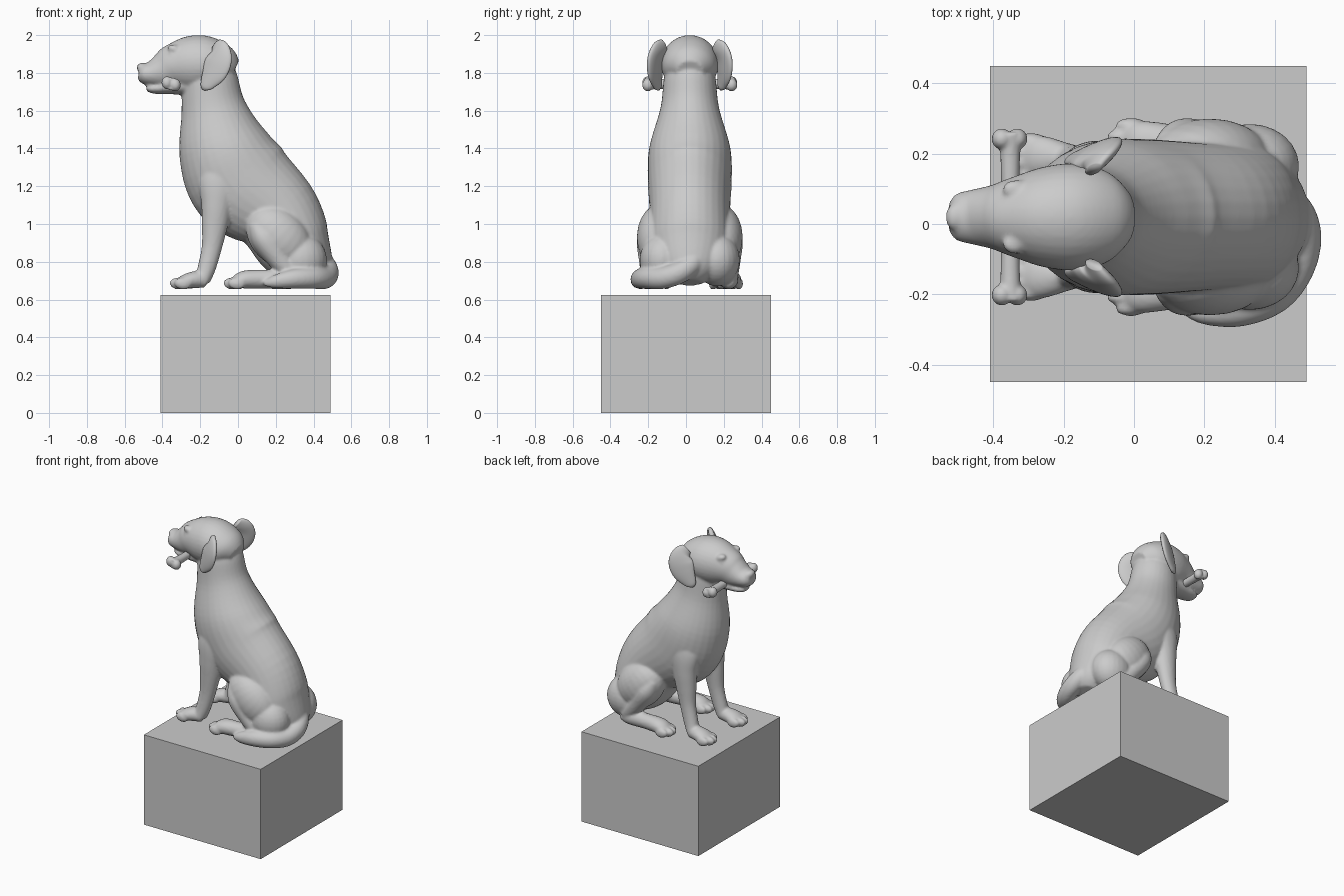
import bpy, bmesh, math
from mathutils import Vector, Matrix

CY = 0.02          # the dog's mid-plane sits slightly off centre


def spline(p, steps=6):
    """Catmull-Rom interpolation of stations (x, y, z, a, b)."""
    q = [p[0]] + p + [p[-1]]
    out = []
    for i in range(1, len(q) - 2):
        for k in range(steps):
            t = k / steps
            out.append([0.5 * (2 * b + (c - a) * t + (2 * a - 5 * b + 4 * c - d) * t * t
                               + (3 * b - a - 3 * c + d) * t ** 3)
                        for a, b, c, d in zip(q[i - 1], q[i], q[i + 1], q[i + 2])])
    return out + [list(p[-1])]


def loft(bm, stations, ref=(0, 1, 0), s=1, sides=32):
    """Elliptic tube: radius a along ref, b across it; s=-1 mirrors in y."""
    pts = spline([tuple(p) for p in stations])
    rings = []
    for i, p in enumerate(pts):
        c = Vector(p[:3])
        t = (Vector(pts[min(i + 1, len(pts) - 1)][:3]) - Vector(pts[max(i - 1, 0)][:3])).normalized()
        u = Vector(ref)
        u = (u - t * u.dot(t)).normalized()
        v = t.cross(u)
        a, b = max(p[3], 0.004), max(p[4], 0.004)
        ring = []
        for k in range(sides):
            w = 2 * math.pi * k / sides
            co = c + u * a * math.cos(w) + v * b * math.sin(w)
            ring.append(bm.verts.new((co.x, co.y * s + CY, co.z)))
        rings.append(ring)
    for r0, r1 in zip(rings, rings[1:]):
        for k in range(sides):
            j = (k + 1) % sides
            bm.faces.new((r0[k], r0[j], r1[j], r1[k]))
    bm.faces.new(rings[0][::-1])
    bm.faces.new(rings[-1])


def ball(bm, c, r, tilt=0, s=1):
    m = (Matrix.Translation((c[0], c[1] * s + CY, c[2])) @ Matrix.Rotation(tilt, 4, 'Y')
         @ Matrix.Diagonal((*r, 1)))
    bmesh.ops.create_uvsphere(bm, u_segments=24, v_segments=16, radius=1, matrix=m)


def finish(bm, name, voxel=None, smooth=4):
    bmesh.ops.recalc_face_normals(bm, faces=bm.faces[:])
    for f in bm.faces:
        f.smooth = True
    me = bpy.data.meshes.new(name)
    bm.to_mesh(me)
    bm.free()
    ob = bpy.data.objects.new(name, me)
    bpy.context.collection.objects.link(ob)
    bpy.context.view_layer.objects.active = ob
    if voxel:
        m = ob.modifiers.new("fuse", 'REMESH')
        m.mode, m.voxel_size, m.use_smooth_shade = 'VOXEL', voxel, True
        m2 = ob.modifiers.new("soften", 'SMOOTH')
        m2.factor, m2.iterations = 0.5, smooth
        for mod in ("fuse", "soften"):
            bpy.ops.object.modifier_apply(modifier=mod)
    return ob


def paw(bm, x, y, s):
    """Four toes fanned over the front of a foot whose tip is at x."""
    for k, back in zip((-1.5, -0.5, 0.5, 1.5), (0.025, 0, 0, 0.025)):
        ball(bm, (x + 0.042 + back, y + k * 0.032, 0.684), (0.045, 0.021, 0.031), 0.15, s)


# Pedestal
bpy.ops.mesh.primitive_cube_add(size=1, location=(0.04, 0, 0.3125))
base = bpy.context.object
base.name = "pedestal"
base.scale = (0.9, 0.9, 0.625)

bm = bmesh.new()
# Torso and neck
loft(bm, [(-0.16, 0, 1.86, .10, .11), (-0.15, 0, 1.78, .135, .145), (-0.13, 0, 1.615, .155, .172),
          (-0.075, 0, 1.40, .215, .245), (0.02, 0, 1.22, .222, .28), (0.20, 0, 1.06, .21, .235),
          (0.30, 0, 0.88, .21, .20), (0.38, 0, 0.76, .16, .135), (0.405, 0, 0.69, .07, .06)])
# Head and muzzle
loft(bm, [(-0.02, 0, 1.81, .07, .06), (-0.08, 0, 1.835, .13, .115), (-0.17, 0, 1.848, .152, .148),
          (-0.26, 0, 1.845, .142, .148), (-0.34, 0, 1.832, .115, .122), (-0.40, 0, 1.81, .092, .098),
          (-0.46, 0, 1.796, .078, .068), (-0.505, 0, 1.797, .066, .052), (-0.525, 0, 1.80, .04, .03)])
# Lower jaw and nose
loft(bm, [(-0.24, 0, 1.74, .09, .06), (-0.36, 0, 1.727, .075, .04), (-0.44, 0, 1.717, .058, .028),
          (-0.485, 0, 1.717, .035, .014)])
ball(bm, (-0.510, 0, 1.828), (.026, .038, .026))

for s in (1, -1):
    # Brow and eye
    ball(bm, (-0.335, .078, 1.925), (.04, .028, .022), 0.3, s)
    ball(bm, (-0.348, .088, 1.898), (.018, .014, .014), 0, s)
    # Foreleg
    loft(bm, [(-0.09, .12, 1.36, .07, .09), (-0.10, .14, 1.22, .075, .11), (-0.112, .15, 1.10, .065, .083),
              (-0.122, .152, 1.00, .056, .07), (-0.138, .155, .88, .045, .054),
              (-0.165, .16, .77, .042, .048), (-0.19, .165, .70, .045, .042)], s=s)
    loft(bm, [(-0.165, .165, .69, .035, .03), (-0.21, .167, .705, .05, .045), (-0.27, .17, .698, .062, .04),
              (-0.32, .17, .682, .05, .025)], s=s)
    paw(bm, -0.36, .17, s)
    # Haunch, thigh and shank
    ball(bm, (0.215, .165, .93), (.195, .115, .145), 0.75, s)
    ball(bm, (0.33, .145, .81), (.14, .12, .14), 0, s)
    loft(bm, [(0.09, .19, 1.0, .05, .04), (0.14, .20, .92, .08, .07), (0.22, .205, .81, .065, .06),
              (0.30, .205, .72, .05, .05)], s=s)
    # Hind foot
    loft(bm, [(0.33, .20, .695, .035, .03), (0.27, .205, .705, .05, .05), (0.14, .21, .708, .05, .05),
              (0.03, .213, .705, .06, .047), (-0.03, .215, .685, .05, .025)], s=s)
    paw(bm, -0.075, .213, s)

# Tail curling round to one side
loft(bm, [(0.40, .02, .86, .05, .05), (0.45, .02, .80, .055, .055), (0.478, -.05, .745, .058, .055),
          (0.46, -.14, .715, .058, .055), (0.40, -.22, .713, .056, .054), (0.30, -.262, .71, .052, .05),
          (0.20, -.272, .695, .036, .034), (0.14, -.265, .682, .012, .012)], ref=(0.1, 0.1, 1))
finish(bm, "dog_body", 0.009, 4)

# Ears, flared outward at the back
for s, name in ((1, "left_ear"), (-1, "right_ear")):
    bm = bmesh.new()
    loft(bm, [(-0.115, .135, 1.95, .015, .035), (-0.10, .165, 1.92, .024, .062),
              (-0.102, .182, 1.87, .024, .078), (-0.122, .182, 1.81, .022, .074),
              (-0.155, .172, 1.755, .018, .05), (-0.175, .165, 1.725, .014, .03),
              (-0.183, .163, 1.71, .004, .008)], ref=(-.5, .86, 0), s=s)
    finish(bm, name)

# Bone held across the mouth
bm = bmesh.new()
loft(bm, [(-0.352, -.24, 1.742, .034, .034), (-0.352, -.17, 1.742, .028, .028), (-0.352, 0, 1.742, .025, .025),
          (-0.352, .17, 1.742, .028, .028), (-0.352, .24, 1.742, .034, .034)], ref=(0, 0, 1))
for s in (1, -1):
    ball(bm, (-0.376, .222, 1.748), (.029, .03, .034), 0, s)
    ball(bm, (-0.332, .222, 1.736), (.029, .03, .034), 0, s)
finish(bm, "bone", 0.006, 4)
